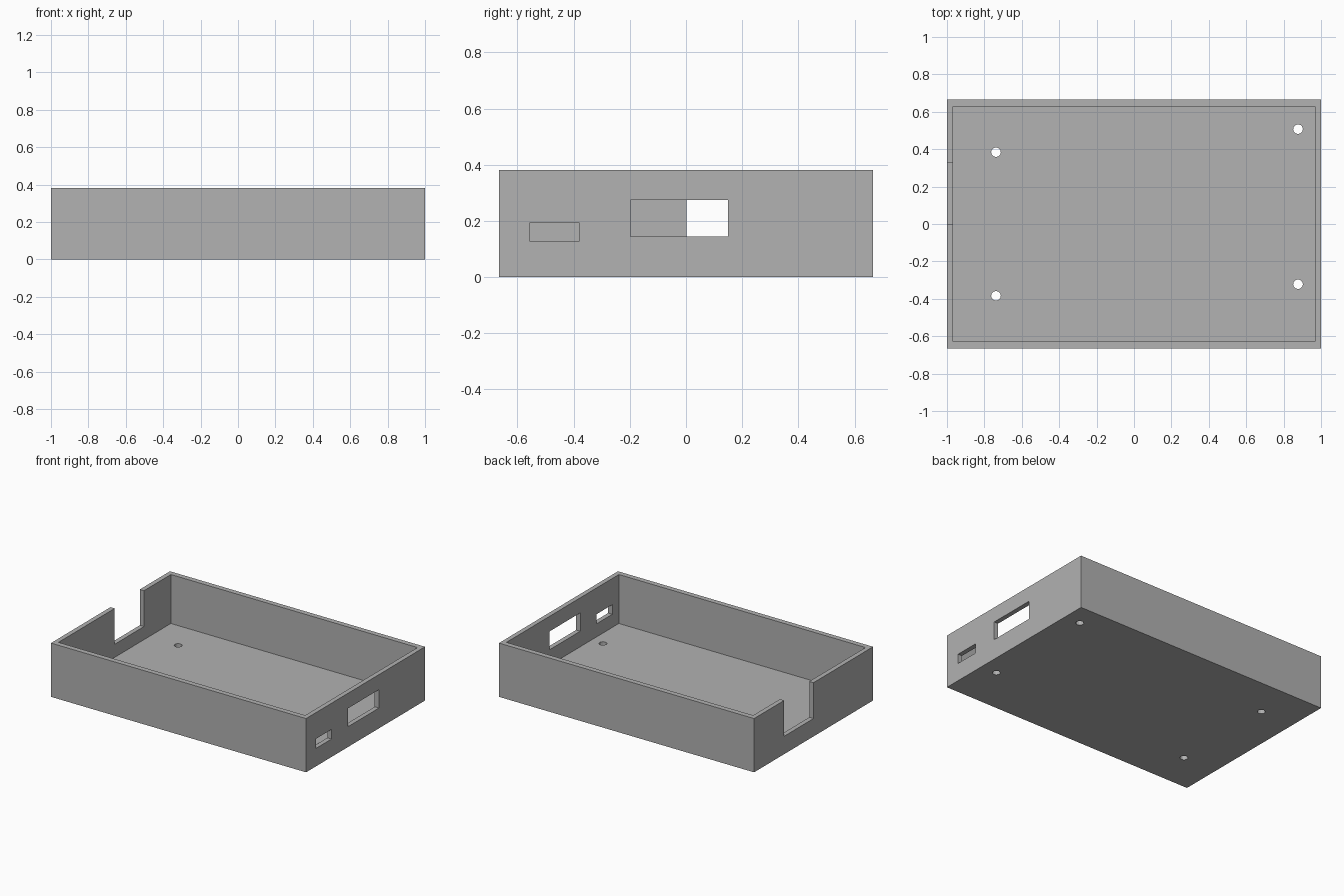
import bpy
from mathutils import Vector

cube = bpy.data.objects.get("Cube")
if cube:
    bpy.data.objects.remove(cube, do_unlink=True)

# Overall dimensions
LENGTH, WIDTH, HEIGHT = 2.0, 1.332, 0.381
WALL_X, WALL_Y, FLOOR = 0.033, 0.037, 0.034
X, Y = LENGTH / 2, WIDTH / 2

grey = bpy.data.materials.new("enclosure_grey")
grey.use_nodes = True
colour = (0.445, 0.445, 0.445, 1)
grey.diffuse_color = colour
grey.node_tree.nodes["Principled BSDF"].inputs["Base Color"].default_value = colour


def box(name, low, high):
    """Box spanning two opposite corners."""
    low, high = Vector(low), Vector(high)
    bpy.ops.mesh.primitive_cube_add(size=1, location=(low + high) / 2)
    obj = bpy.context.object
    obj.name = name
    obj.scale = high - low
    bpy.ops.object.transform_apply(location=False, rotation=False, scale=True)
    obj.data.materials.append(grey)
    return obj


def cut(target, cutter):
    """Subtract the cutter from the target, then discard it."""
    cutter.hide_render = True
    mod = target.modifiers.new("cut", "BOOLEAN")
    mod.operation = "DIFFERENCE"
    mod.solver = "EXACT"
    mod.object = cutter
    bpy.context.view_layer.objects.active = target
    bpy.ops.object.modifier_apply(modifier=mod.name)
    bpy.data.objects.remove(cutter, do_unlink=True)


# Open tray
tray = box("enclosure_tray", (-X, -Y, 0), (X, Y, HEIGHT))
cut(tray, box("cavity", (WALL_X - X, WALL_Y - Y, FLOOR),
              (X - WALL_X, Y - WALL_Y, HEIGHT + 0.1)))

# Open-topped notch in the -x wall
cut(tray, box("cable_notch", (-X - 0.1, 0.001, 0.127),
              (-X + 0.1, 0.329, HEIGHT + 0.1)))

# Large and small port windows in the +x wall: y and z ranges
ports = {
    "large_port": (-0.197, 0.15, 0.144, 0.274),
    "small_port": (-0.556, -0.381, 0.127, 0.195),
}
for name, (y0, y1, z0, z1) in ports.items():
    cut(tray, box(name, (X - 0.1, y0, z0), (X + 0.1, y1, z1)))

# Screw holes through the floor
for x, y in [(-0.738, 0.384), (-0.738, -0.384), (0.877, 0.507), (0.877, -0.322)]:
    bpy.ops.mesh.primitive_cylinder_add(vertices=12, radius=0.026, depth=0.2,
                                        location=(x, y, 0))
    hole = bpy.context.object
    hole.data.materials.append(grey)
    cut(tray, hole)

# One flat colour all over
tray.data.materials.clear()
tray.data.materials.append(grey)
for face in tray.data.polygons:
    face.material_index = 0
    face.use_smooth = False
